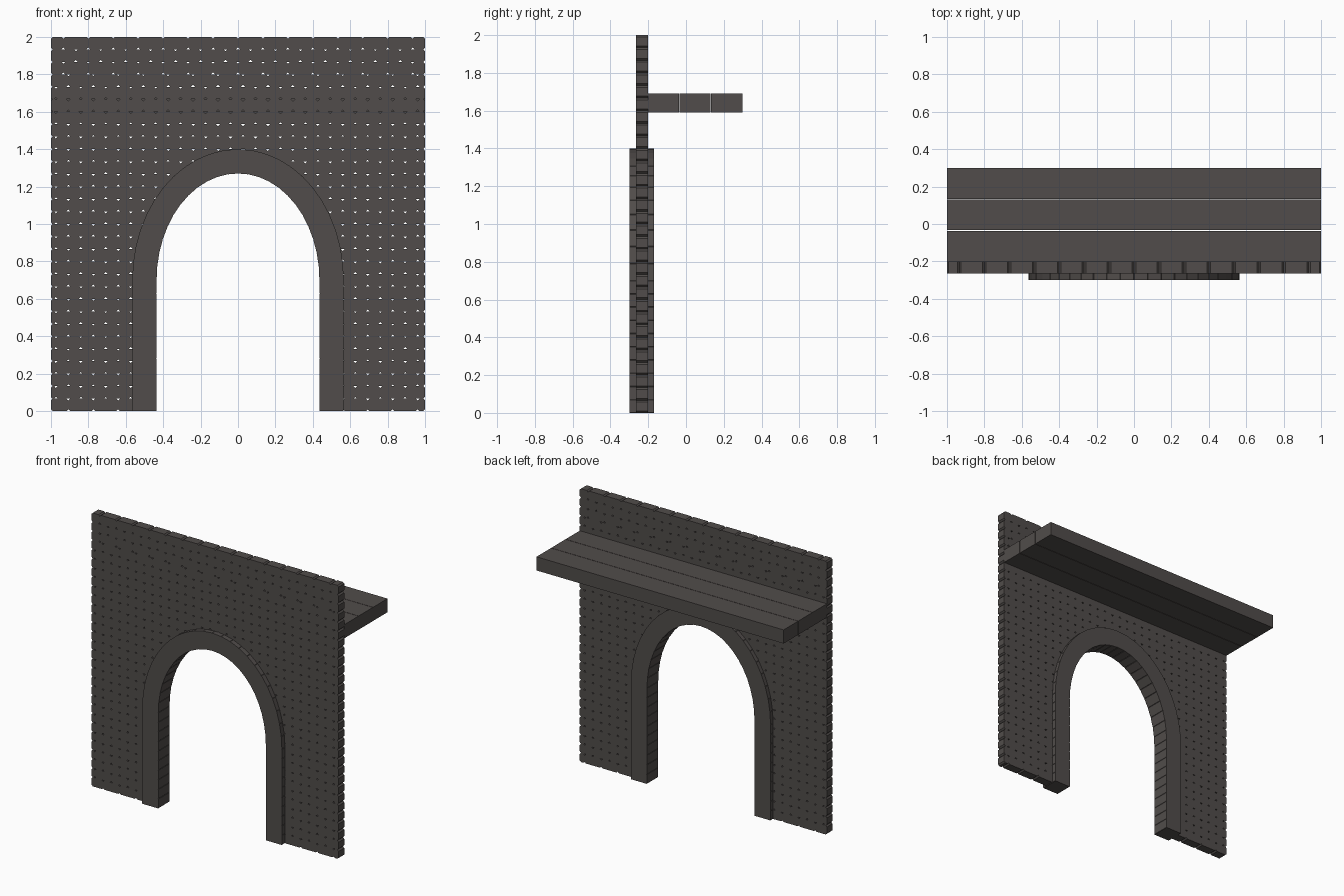
import bpy, bmesh, math

if "Cube" in bpy.data.objects:
    bpy.data.objects.remove(bpy.data.objects["Cube"])

stone = bpy.data.materials.new("dark_grey_stone")
stone.diffuse_color = (0.082, 0.073, 0.069, 1)
stone.use_nodes = True
stone.node_tree.nodes["Principled BSDF"].inputs["Base Color"].default_value = stone.diffuse_color


def prism(bm, pts, y0, y1):
    """Extrude an (x, z) outline from y0 to y1."""
    front = [bm.verts.new((x, y0, z)) for x, z in pts]
    back = [bm.verts.new((x, y1, z)) for x, z in pts]
    bm.faces.new(front)
    bm.faces.new(back[::-1])
    n = len(pts)
    for i in range(n):
        j = (i + 1) % n
        bm.faces.new((front[i], back[i], back[j], front[j]))


def chamfer(pts, c):
    """Cut every corner of an outline."""
    out = []
    n = len(pts)
    for i, p in enumerate(pts):
        for q in (pts[i - 1], pts[(i + 1) % n]):
            d = math.dist(p, q)
            t = min(c, d * 0.3) / d
            out.append((p[0] + (q[0] - p[0]) * t, p[1] + (q[1] - p[1]) * t))
    return out


def finish(bm, name):
    bmesh.ops.recalc_face_normals(bm, faces=bm.faces)
    me = bpy.data.meshes.new(name)
    bm.to_mesh(me)
    bm.free()
    me.materials.append(stone)
    ob = bpy.data.objects.new(name, me)
    bpy.context.collection.objects.link(ob)


# Arch shape: straight jambs up to SPRING, then half an ellipse
SPRING = 0.70


def half_width(z):
    """Half width of the middle line of the arch stones at height z."""
    if z <= SPRING:
        return 0.5
    return 0.5 * math.sqrt(max(0, 1 - ((z - SPRING) / 0.635) ** 2))


# Brick wall, running bond with clipped corners
ROWS, L = 30, 2 / 15
H = 2 / ROWS
bm = bmesh.new()
for r in range(ROWS):
    z0, z1 = r * H, (r + 1) * H
    shift = (0.5 if r % 2 else 1.0) if r > 26 else (0.2 if r % 2 else 0.7)
    joints = [-1] + [x for x in (-1 + L * (shift + k) for k in range(15)) if x < 0.99] + [1]
    h0, h1 = half_width(z0), half_width(z1)
    for a, b in zip(joints, joints[1:]):
        if h0 > 0 and z0 < 1.33:
            if a < 0 < b:
                continue
            s = 1 if a >= 0 else -1
            lo, hi = sorted((abs(a), abs(b)))
            if h1 >= hi - 0.012:
                continue
            i0 = min(max(lo, h0), hi - 0.01)
            i1 = max(lo, h1)
            pts = [(s * i0, z0), (s * hi, z0), (s * hi, z1), (s * i1, z1)]
        else:
            pts = [(a, z0), (b, z0), (b, z1), (a, z1)]
        prism(bm, chamfer(pts, 0.01), -0.265, -0.2)
finish(bm, "brick_wall")

# Arch stones: jamb blocks, then wedge stones around the ellipse
bm = bmesh.new()
JAMB, WEDGE = 10, 24
for s in (-1, 1):
    for i in range(JAMB):
        z0, z1 = SPRING * i / JAMB, SPRING * (i + 1) / JAMB
        pts = [(s * 0.435, z0), (s * 0.565, z0), (s * 0.565, z1), (s * 0.435, z1)]
        prism(bm, chamfer(pts, 0.002), -0.3, -0.17)
for i in range(WEDGE):
    a, b = math.pi * i / WEDGE, math.pi * (i + 1) / WEDGE
    pts = [(w * math.cos(t), SPRING + h * math.sin(t))
           for w, h, t in ((0.435, 0.57, a), (0.565, 0.70, a), (0.565, 0.70, b), (0.435, 0.57, b))]
    prism(bm, chamfer(pts, 0.002), -0.3, -0.17)
finish(bm, "arch_stones")

# Walkway planks behind the wall
bm = bmesh.new()
P = 0.5 / 3
for i in range(3):
    y = -0.2 + i * P
    prism(bm, [(-1, 1.59), (1, 1.59), (1, 1.69), (-1, 1.69)], y, y + P - (0.003 if i < 2 else 0))
finish(bm, "walkway_planks")
